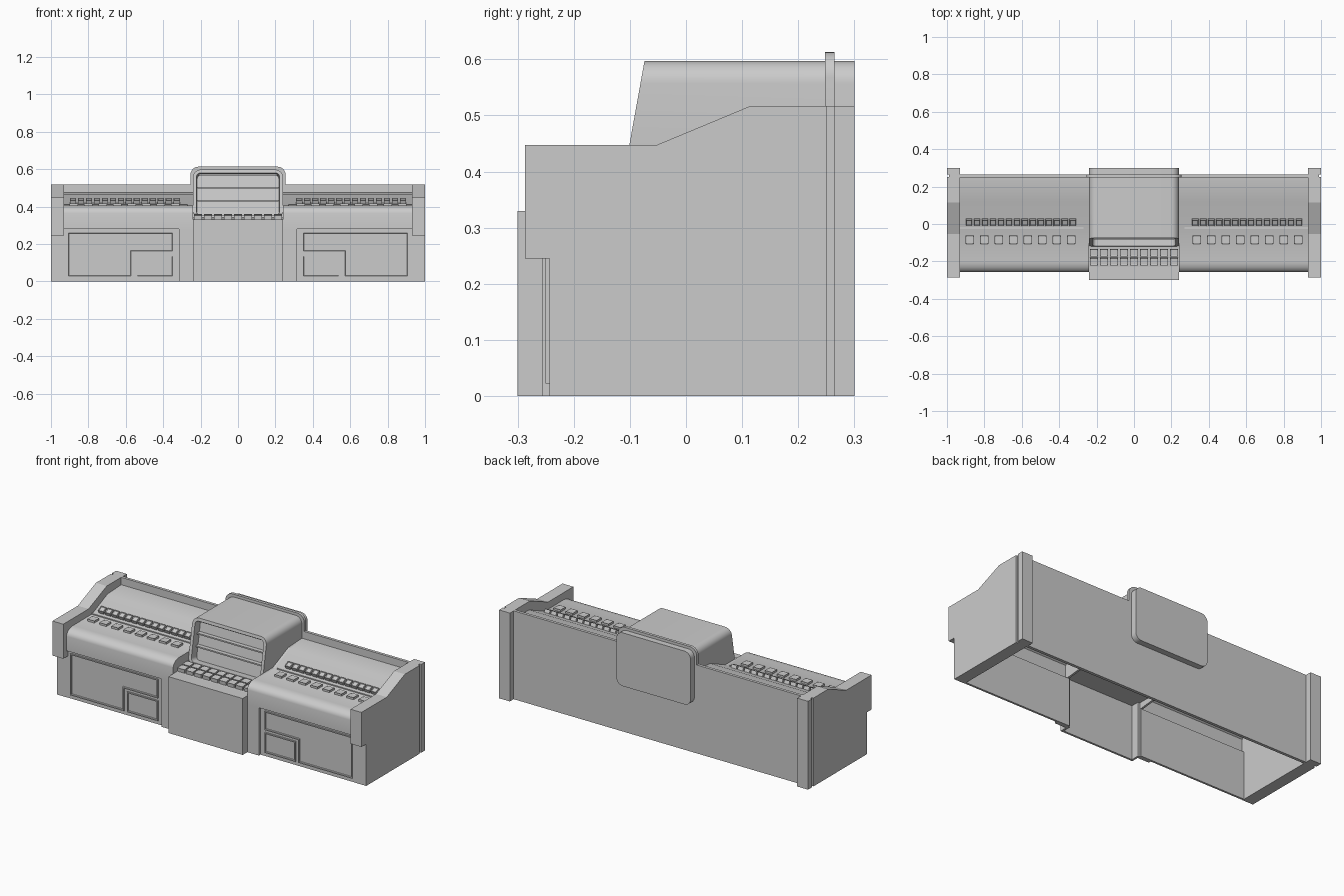
import bpy, bmesh, math
from mathutils import Matrix, Vector

cube = bpy.data.objects.get("Cube")
if cube:
    bpy.data.objects.remove(cube)

grey = bpy.data.materials.new("console_grey")
grey.use_nodes = True
grey.diffuse_color = (0.6, 0.6, 0.6, 1)
grey.node_tree.nodes["Principled BSDF"].inputs["Base Color"].default_value = (0.6, 0.6, 0.6, 1)


def finish(name, bm, mirror=False, smooth=False, closed=True):
    if closed:
        bmesh.ops.recalc_face_normals(bm, faces=bm.faces)
    mesh = bpy.data.meshes.new(name)
    bm.to_mesh(mesh)
    bm.free()
    ob = bpy.data.objects.new(name, mesh)
    bpy.context.collection.objects.link(ob)
    mesh.materials.append(grey)
    if smooth:
        bpy.ops.object.select_all(action='DESELECT')
        ob.select_set(True)
        bpy.context.view_layer.objects.active = ob
        bpy.ops.object.shade_smooth_by_angle(angle=math.radians(35))
    if mirror:
        ob.modifiers.new("Mirror", 'MIRROR')
    return ob


def add_prism(bm, pts, axis, a, b):
    """Extrude a 2D outline along x (points are y, z) or y (points are x, z)."""
    def place(p, d):
        return (d, p[0], p[1]) if axis == 'x' else (p[0], d, p[1])
    lo = [bm.verts.new(place(p, a)) for p in pts]
    hi = [bm.verts.new(place(p, b)) for p in pts]
    bm.faces.new(hi)
    front = bm.faces.new(lo)
    for i in range(len(pts)):
        j = (i + 1) % len(pts)
        bm.faces.new((lo[i], lo[j], hi[j], hi[i]))
    return front


def prism(name, pts, axis, a, b, **kw):
    bm = bmesh.new()
    add_prism(bm, pts, axis, a, b)
    return finish(name, bm, **kw)


def rect(x0, x1, z0, z1):
    return [(x0, z0), (x1, z0), (x1, z1), (x0, z1)]


def box(name, x, y, z, **kw):
    return prism(name, rect(*x, *z), 'y', *y, **kw)


def round_rect(x0, x1, z0, z1, r, steps=8):
    pts = []
    corners = [(x1 - r, z0 + r), (x1 - r, z1 - r), (x0 + r, z1 - r), (x0 + r, z0 + r)]
    for k, (cx, cz) in enumerate(corners):
        for i in range(steps + 1):
            t = math.radians(-90 + 90 * k + 90 * i / steps)
            pts.append((cx + r * math.cos(t), cz + r * math.sin(t)))
    return pts


def keys(name, places, width, depth, height, tilt=0, mirror=False):
    """Rows of tapered keys with a dished top."""
    bm = bmesh.new()
    turn = Matrix.Rotation(tilt, 4, 'X')
    for p in places:
        m = Matrix.Translation(p) @ turn @ Matrix.Diagonal((width, depth, height, 1))
        made = bmesh.ops.create_cube(bm, size=1, matrix=m)['verts']
        up = turn @ Vector((0, 0, 1))
        top = [f for f in {f for v in made for f in v.link_faces}
               if (f.calc_center_median() - Vector(p)).dot(up) > height * 0.4]
        bmesh.ops.inset_region(bm, faces=top, thickness=width * 0.16, depth=0)
        bmesh.ops.translate(bm, verts=top[0].verts, vec=up * -0.003)
    return finish(name, bm, mirror)


# End panels: overhanging front, sloped shoulder, notch and rear post
side = [(-0.243, 0), (0.25, 0), (0.25, 0.517), (0.115, 0.517), (-0.053, 0.447),
        (-0.287, 0.447), (-0.287, 0.245), (-0.243, 0.245)]
prism("end_panel", side, 'x', 0.93, 1, mirror=True)
box("rear_post", (0.93, 1), (0.265, 0.3), (0, 0.517), mirror=True)
box("back_panel", (-0.99, 0.99), (0.248, 0.265), (0, 0.517))

# Deck: one bent sheet, rounded at the front, rising to a rear shelf
FRONT = -0.257
line = [(FRONT, 0.28), (FRONT, 0.365)]
for i in range(1, 6):
    t = math.radians(90 * i / 5)
    line.append((FRONT + 0.06 * (1 - math.cos(t)), 0.365 + 0.04 * math.sin(t)))
line += [(-0.02, 0.405), (0.12, 0.467), (0.25, 0.474)]
inner = [(-0.245, 0.28), (-0.245, 0.36), (-0.197, 0.393), (-0.02, 0.393),
         (0.12, 0.455), (0.25, 0.462)]
prism("control_deck", line + inner[::-1], 'x', 0.24, 0.93, mirror=True, smooth=True)
cheek = line + [(0.25, 0.33), (-0.245, 0.28)]
prism("deck_cheek", cheek, 'x', 0.24, 0.252, mirror=True)
box("deck_ridge", (0.27, 0.93), (-0.026, -0.016), (0.4, 0.411), mirror=True)

# Lower front: jamb, recessed panel and two raised doors
box("front_jamb", (0.24, 0.315), (FRONT, -0.23), (0, 0.28), mirror=True)
box("front_panel", (0.315, 0.93), (-0.242, -0.23), (0, 0.28), mirror=True)


def door(name, pts):
    bm = bmesh.new()
    face = add_prism(bm, pts, 'y', -0.25, -0.24)
    bmesh.ops.recalc_face_normals(bm, faces=bm.faces)
    bmesh.ops.inset_region(bm, faces=[face], thickness=0.009, depth=0)
    bmesh.ops.inset_region(bm, faces=[face], thickness=0.003, depth=-0.006)
    finish(name, bm, mirror=True)


door("large_door", [(0.345, 0.155), (0.565, 0.155), (0.565, 0.022), (0.912, 0.022),
                    (0.912, 0.265), (0.345, 0.265)])
door("small_door", rect(0.345, 0.545, 0.022, 0.14))

# Centre pedestal, open underneath
box("pedestal_front", (-0.24, 0.24), (-0.3, -0.288), (0, 0.33))
box("pedestal_side", (0.228, 0.24), (-0.3, -0.24), (0, 0.33), mirror=True)
prism("keyboard_shelf", [(-0.3, 0.318), (0.25, 0.318), (0.25, 0.34), (-0.12, 0.34),
                         (-0.23, 0.33), (-0.3, 0.33)], 'x', -0.24, 0.24)

# Monitor housing: slanted front with a recessed screen
bm = bmesh.new()
screen = add_prism(bm, round_rect(-0.24, 0.24, 0.335, 0.597, 0.04), 'y', -0.1, 0.26)
for v in screen.verts:
    v.co.y = -0.101 + (v.co.z - 0.447) * 0.18
bmesh.ops.recalc_face_normals(bm, faces=bm.faces)
bmesh.ops.inset_region(bm, faces=[screen], thickness=0.018, depth=0)
bmesh.ops.inset_region(bm, faces=[screen], thickness=0.004, depth=-0.045)
finish("monitor_housing", bm, smooth=True)
for i in range(3):
    z = 0.43 + 0.07 * i
    y = -0.101 + (z - 0.447) * 0.18
    box("screen_ledge", (-0.216, 0.216), (y + 0.022, y + 0.06), (z - 0.004, z + 0.004))
prism("monitor_rim", round_rect(-0.255, 0.255, 0.4, 0.613, 0.045), 'y', 0.248, 0.265, smooth=True)
prism("monitor_back", round_rect(-0.24, 0.24, 0.285, 0.597, 0.04), 'y', 0.26, 0.3, smooth=True)

# Buttons and keys
keys("deck_button", [(0.335 + 0.0775 * i, -0.085, 0.408) for i in range(8)],
     0.045, 0.045, 0.018, mirror=True)
keys("slope_button", [(0.327 + 0.0427 * i, 0.01, 0.426) for i in range(14)],
     0.034, 0.034, 0.026, tilt=math.atan2(0.062, 0.14), mirror=True)
keys("keyboard_key", [(0.0535 * (i - 4), y, z) for i in range(9)
                      for y, z in ((-0.153, 0.345), (-0.2, 0.341))],
     0.045, 0.04, 0.026, tilt=0.09)
